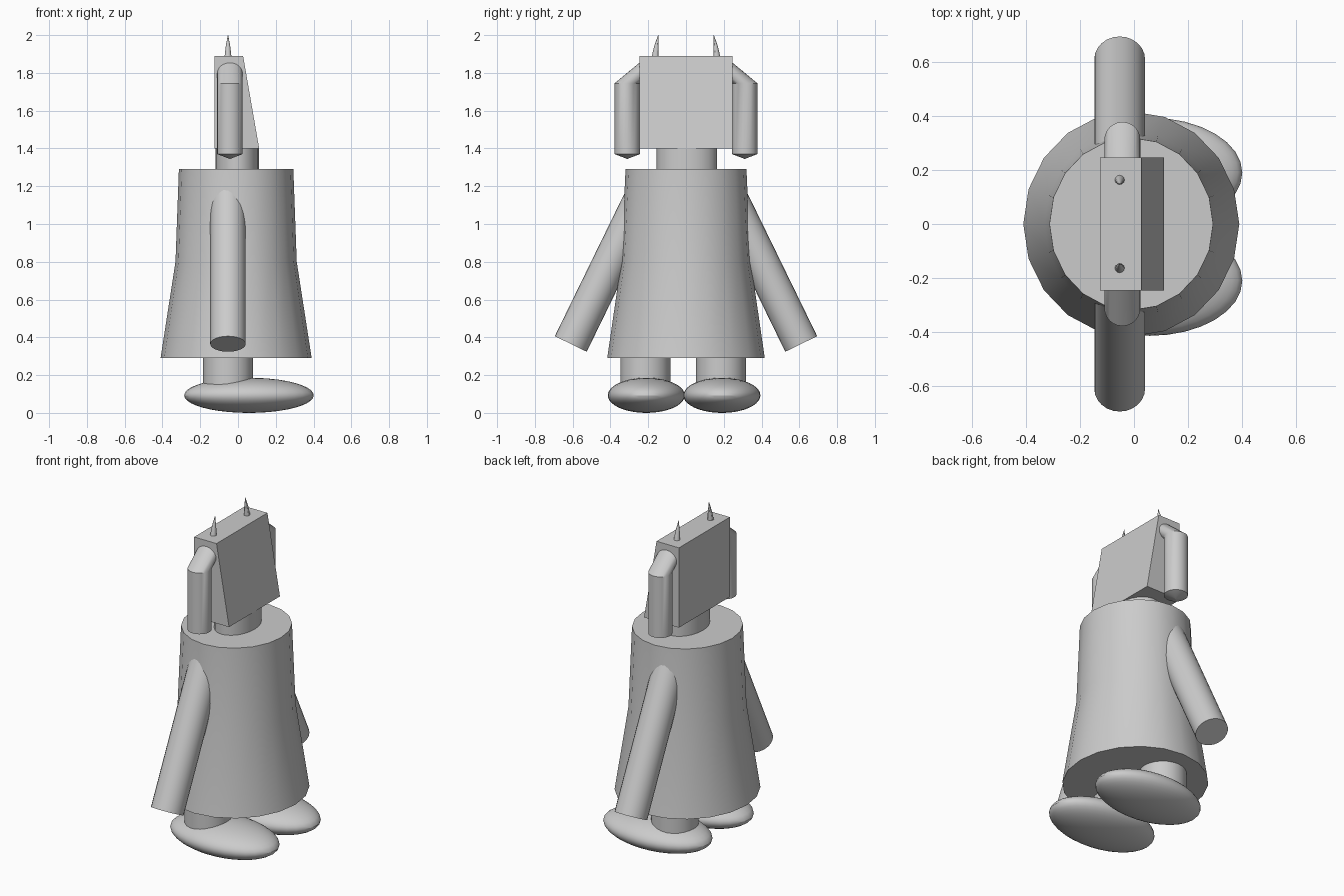
import bpy, bmesh, math
from mathutils import Matrix, Vector

cube = bpy.data.objects.get("Cube")
if cube:
    bpy.data.objects.remove(cube, do_unlink=True)

grey = bpy.data.materials.new("plain grey")
grey.use_nodes = True
colour = (0.6, 0.6, 0.6, 1)
grey.diffuse_color = colour
grey.node_tree.nodes["Principled BSDF"].inputs["Base Color"].default_value = colour


def finish(name, bm, smooth=True):
    bmesh.ops.recalc_face_normals(bm, faces=bm.faces)
    mesh = bpy.data.meshes.new(name)
    bm.to_mesh(mesh)
    bm.free()
    mesh.materials.append(grey)
    obj = bpy.data.objects.new(name, mesh)
    bpy.context.collection.objects.link(obj)
    if smooth:
        bpy.ops.object.select_all(action='DESELECT')
        obj.select_set(True)
        bpy.context.view_layer.objects.active = obj
        bpy.ops.object.shade_smooth_by_angle(angle=math.radians(30))
    return obj


def loft(name, rings, sides=24):
    """Closed solid through level ellipses given as (centre, x radius, y radius)."""
    bm = bmesh.new()
    loops = []
    for (x, y, z), rx, ry in rings:
        loops.append([bm.verts.new((x + rx * math.cos(a), y + ry * math.sin(a), z))
                      for a in (math.tau * i / sides for i in range(sides))])
    for low, high in zip(loops, loops[1:]):
        for i in range(sides):
            j = (i + 1) % sides
            bm.faces.new((low[i], low[j], high[j], high[i]))
    bm.faces.new(loops[0])
    bm.faces.new(loops[-1])
    return finish(name, bm)


# Flared robe and neck
loft("robe", [((-0.01, 0, 0.29), 0.4, 0.417),
              ((-0.01, 0, 0.8), 0.321, 0.343),
              ((-0.01, 0, 1.29), 0.303, 0.32)], 20)
loft("neck", [((-0.005, 0.005, 1.27), 0.115, 0.16),
              ((-0.005, 0.005, 1.41), 0.115, 0.16)])

# Wedge head with a sloping face
bm = bmesh.new()
bmesh.ops.create_cube(bm, size=1)
for v in bm.verts:
    top = v.co.z > 0
    front = 0.027 if top else 0.112
    v.co = Vector((front if v.co.x > 0 else -0.125,
                   math.copysign(0.247, v.co.y), 1.89 if top else 1.4))
finish("head", bm, smooth=False)

for side, label in ((1, "left"), (-1, "right")):
    # Horn leaning inward
    loft(label + "_horn", [((-0.053, side * 0.164, 1.88), 0.019, 0.019),
                           ((-0.053, side * 0.157, 1.94), 0.012, 0.012),
                           ((-0.053, side * 0.147, 2.0), 0.001, 0.001)], 12)

    # Hanging ear: blunt tip, upright tube, slanted joint into the head
    loft(label + "_ear", [((-0.043, side * 0.311, 1.345), 0.002, 0.002),
                          ((-0.043, side * 0.311, 1.37), 0.067, 0.067),
                          ((-0.043, side * 0.311, 1.745), 0.067, 0.067),
                          ((-0.043, side * 0.172, 1.86), 0.067, 0.067)])

    # Arm swung out from the shoulder
    arm = loft(label + "_arm", [((0, 0, 0), 0.094, 0.094),
                                ((0, 0, 0.88), 0.094, 0.094)])
    arm.location = (-0.053, side * 0.61, 0.365)
    arm.rotation_euler.x = side * math.radians(26)

    # Leg and flattened foot
    y = side * 0.2 - 0.01
    loft(label + "_leg", [((-0.053, y - 0.005, 0.09), 0.132, 0.132),
                          ((-0.053, y - 0.005, 0.31), 0.132, 0.132)])
    bm = bmesh.new()
    shape = Matrix.Translation((0.058, y, 0.093)) @ Matrix.Diagonal((0.343, 0.204, 0.093, 1))
    bmesh.ops.create_uvsphere(bm, u_segments=32, v_segments=20, radius=1, matrix=shape)
    finish(label + "_foot", bm)
